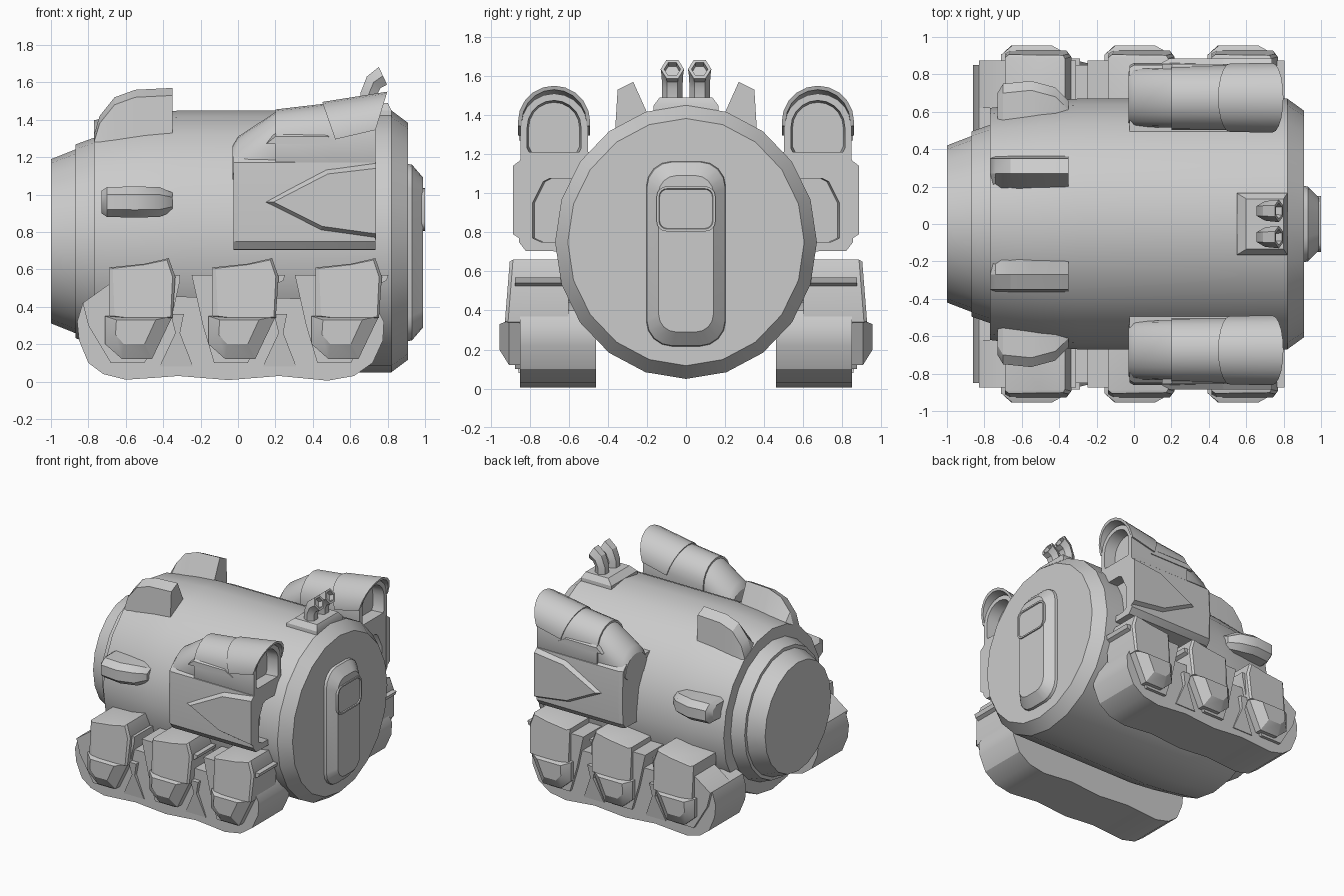
import bpy, bmesh
from math import sin, cos, pi, radians

if "Cube" in bpy.data.objects:
    bpy.data.objects.remove(bpy.data.objects["Cube"])


def loft(name, rings, mirror=True, angle=30):
    """Skin closed rings of equal length, cap both ends, optionally mirror over y."""
    bm = bmesh.new()
    vs = [[bm.verts.new(p) for p in r] for r in rings]
    n = len(rings[0])
    for a, b in zip(vs, vs[1:]):
        for i in range(n):
            j = (i + 1) % n
            bm.faces.new((a[i], a[j], b[j], b[i]))
    bm.faces.new(vs[0])
    bm.faces.new(vs[-1])
    bmesh.ops.recalc_face_normals(bm, faces=bm.faces[:])
    me = bpy.data.meshes.new(name)
    bm.to_mesh(me)
    bm.free()
    me.shade_smooth()
    me.set_sharp_from_angle(angle=radians(angle))
    ob = bpy.data.objects.new(name, me)
    bpy.context.collection.objects.link(ob)
    if mirror:
        m = ob.modifiers.new("Mirror", 'MIRROR')
        m.use_axis = (False, True, False)
        m.use_mirror_merge = False
    return ob


def side_ring(pts, y, dx=0, scale=1, lean=0):
    """x,z outline placed at y; lean pushes the lower points outwards."""
    cx = sum(p[0] for p in pts) / len(pts)
    cz = sum(p[1] for p in pts) / len(pts)
    zt = max(p[1] for p in pts)
    return [(cx + (x - cx) * scale + dx, y + lean * (zt - z),
             cz + (z - cz) * scale) for x, z in pts]


def prism(name, pts, y0, y1, dx=0, lean=0):
    return loft(name, [side_ring(pts, y0, dx), side_ring(pts, y1, dx, 1, lean)])


# main hull, turned along x
def hull_ring(x, r, n=20):
    return [(x, r * cos(2 * pi * i / n), 0.75 + 1.045 * r * sin(2 * pi * i / n))
            for i in range(n)]


hull = [(-1, .42), (-.87, .47), (-.87, .495), (-.77, .53), (-.77, .62), (-.5, .655),
        (-.3, .67), (.82, .67), (.91, .605)]
loft("hull", [hull_ring(*p) for p in hull], mirror=False)


# front door with a framed window
def round_rect(x, hw, hh, cz, rad, n=5):
    out = []
    for k, (sy, sz) in enumerate([(1, 1), (-1, 1), (-1, -1), (1, -1)]):
        for i in range(n):
            a = pi / 2 * (k + i / (n - 1))
            out.append((x, sy * (hw - rad) + rad * cos(a),
                        cz + sz * (hh - rad) + rad * sin(a)))
    return out


loft("door", [round_rect(.90, .205, .475, .69, .13), round_rect(.93, .20, .47, .69, .13),
              round_rect(.99, .14, .40, .69, .09)], False)
loft("door_window", [round_rect(.97, .15, .115, .92, .05), round_rect(1.0, .15, .115, .92, .05),
                     round_rect(1.0, .138, .103, .92, .04),
                     round_rect(.992, .135, .10, .92, .04)], False)

# exhaust pedestal and pair of bent hexagonal pipes
loft("exhaust_base", [[(x, y, z) for x, y in ((x0, -w), (x1, -w), (x1, w), (x0, w))]
                      for x0, x1, w, z in ((.55, .82, .17, 1.36), (.55, .82, .165, 1.45),
                                           (.60, .80, .135, 1.49))], False)


def pipe_ring(px, pz, deg, r):
    t = radians(deg)
    return [(px - r * sin(a) * sin(t), .07 + r * cos(a), pz + r * sin(a) * cos(t))
            for a in [pi / 3 * i for i in range(6)]]


loft("exhaust_pipe", [pipe_ring(*p) for p in (
    (.70, 1.45, 90, .052), (.70, 1.54, 85, .052), (.725, 1.60, 50, .055), (.775, 1.635, 25, .06),
    (.775, 1.635, 25, .042), (.74, 1.618, 25, .04))])

# raised cowls on the rear top
loft("rear_cowl", [[(x, .14, 1.28), (x, .27, zt), (x, .35, zt - .04), (x, .37, 1.2)]
                   for x, zt in ((-.77, 1.32), (-.74, 1.42), (-.66, 1.52), (-.55, 1.56),
                                 (-.35, 1.57))])

# rounded nubs on the rear flanks
loft("side_nub", [[(x, .5, .96 - h), (x, y - .05, .96 - h), (x, y, .96 - h * .5),
                   (x, y, .96 + h * .5), (x, y - .05, .96 + h), (x, .5, .96 + h)]
                  for x, y, h in ((-.73, .70, .06), (-.70, .75, .08), (-.55, .765, .083),
                                  (-.42, .73, .08), (-.35, .66, .05))])

# shoulder pods: lower housing with a recessed front
CY = .675
housing = [(.45, .70), (.82, .705), (.855, .75), (.862, .97), (.85, 1.17), (.81, 1.21), (.45, 1.21)]
rim = [(.53, .75), (.74, .75), (.785, .77), (.785, .95), (.73, 1.06), (.70, 1.075), (.53, 1.075)]
loft("pod_housing", [
    [(-.025, y - .015, z) for y, z in housing], [(.0, y, z) for y, z in housing],
    [(.735, y, z) for y, z in housing], [(.735, y, z) for y, z in rim],
    [(.65, y - .01, z) for y, z in rim]])


# pod upper barrel with an arched recessed mouth
def arc(r, zt, n=10):
    return [(CY - r * cos(pi * i / n), zt - r + r * sin(pi * i / n)) for i in range(n + 1)]


def barrel_ring(x, r, zt, zb=1.08):
    z2 = min(zb + .08, zt - r - .01)
    zb = min(zb, z2 - .03)
    pts = [(CY - r + .04, zb), (CY - r, z2)] + arc(r, zt) + [(CY + r, z2), (CY + r - .04, zb)]
    return [(x, y, z) for y, z in pts]


loft("pod_barrel", [barrel_ring(*p) for p in (
    (-.03, .14, 1.26), (.0, .155, 1.31), (.2, .16, 1.44), (.2, .172, 1.455), (.5, .173, 1.49),
    (.735, .173, 1.51), (.735, .138, 1.475, 1.15), (.64, .13, 1.465, 1.16))])


# overhanging hood over the barrel mouth
def hood_ring(x, r, zt, zb, slant):
    outer = [(CY - r, zb)] + arc(r, zt) + [(CY + r, zb)]
    q = r - .02
    inner = [(CY - q, zb)] + arc(q, zt - .02) + [(CY + q, zb)]
    return [(x + slant * (z - zb), y, z) for y, z in outer + inner[::-1]]


loft("pod_hood", [hood_ring(.52, .184, 1.495, 1.295, -.35), hood_ring(.735, .185, 1.55, 1.345, .31)])

# ledge strip under the barrel and raised wedge on the pod flank
loft("pod_ledge", [side_ring([(.15, 1.27), (.55, 1.27), (.47, 1.36), (.22, 1.36)], .80),
                   side_ring([(.15, 1.27), (.55, 1.27), (.48, 1.31), (.2, 1.31)], .855)])
wedge = [(.11, .96), (.47, 1.14), (.737, 1.175), (.737, .76), (.44, .80)]
wedge_face = [(.19, .96), (.48, 1.11), (.737, 1.14), (.737, .79), (.45, .83)]
loft("pod_wedge", [side_ring(wedge, .84), side_ring(wedge_face, .885)], angle=15)

# tracks
track = [(-.86, .32), (-.85, .22), (-.80, .10), (-.72, .04), (-.60, .01), (-.45, .02), (-.32, .03),
         (-.05, .008), (.22, .03), (.48, .005), (.62, .03), (.72, .10), (.775, .22), (.78, .32),
         (.74, .40), (.66, .44), (-.72, .46), (-.83, .42)]
prism("track", track, .46, .85)

# three wheel guards per side: back plate, armour plate, hub and hub face
back = [(-.80, .57), (-.30, .57), (-.31, .54), (-.35, .52), (-.35, .36), (-.50, .10),
        (-.68, .10), (-.74, .30)]
back_rear = [(-.83, .42), (-.69, .52), (-.31, .57), (-.31, .54), (-.35, .36), (-.50, .10),
             (-.68, .10), (-.80, .30)]
armour = [(-.69, .61), (-.50, .63), (-.37, .66), (-.335, .56), (-.35, .34), (-.54, .33), (-.69, .35)]
armour_face = [(-.67, .605), (-.50, .625), (-.38, .65), (-.35, .56), (-.36, .345), (-.54, .335),
               (-.66, .35)]
hub = [(-.71, .35), (-.35, .35), (-.46, .12), (-.62, .12), (-.71, .20)]
hub_face = [(-.65, .33), (-.44, .33), (-.50, .20), (-.61, .20), (-.655, .25)]
brace = [(-.36, .36), (-.29, .36), (-.31, .26), (-.24, .08), (-.42, .08), (-.335, .26)]
for k in range(3):
    dx = k * .552
    prism(f"guard_back_{k}", back if k else back_rear, .62, .875, dx)
    loft(f"guard_armour_{k}", [side_ring(armour, .60, dx), side_ring(armour, .885, dx, 1, .08),
                               side_ring(armour_face, .902, dx, 1, .08)])
    loft(f"guard_hub_{k}", [side_ring(hub, .80, dx), side_ring(hub, .905, dx),
                            side_ring(hub_face, .955, dx)])
    if k < 2:
        # brace between neighbouring guards, leaning outwards at the top
        prism(f"guard_brace_{k}", brace, .80, .885, dx, -.1)
